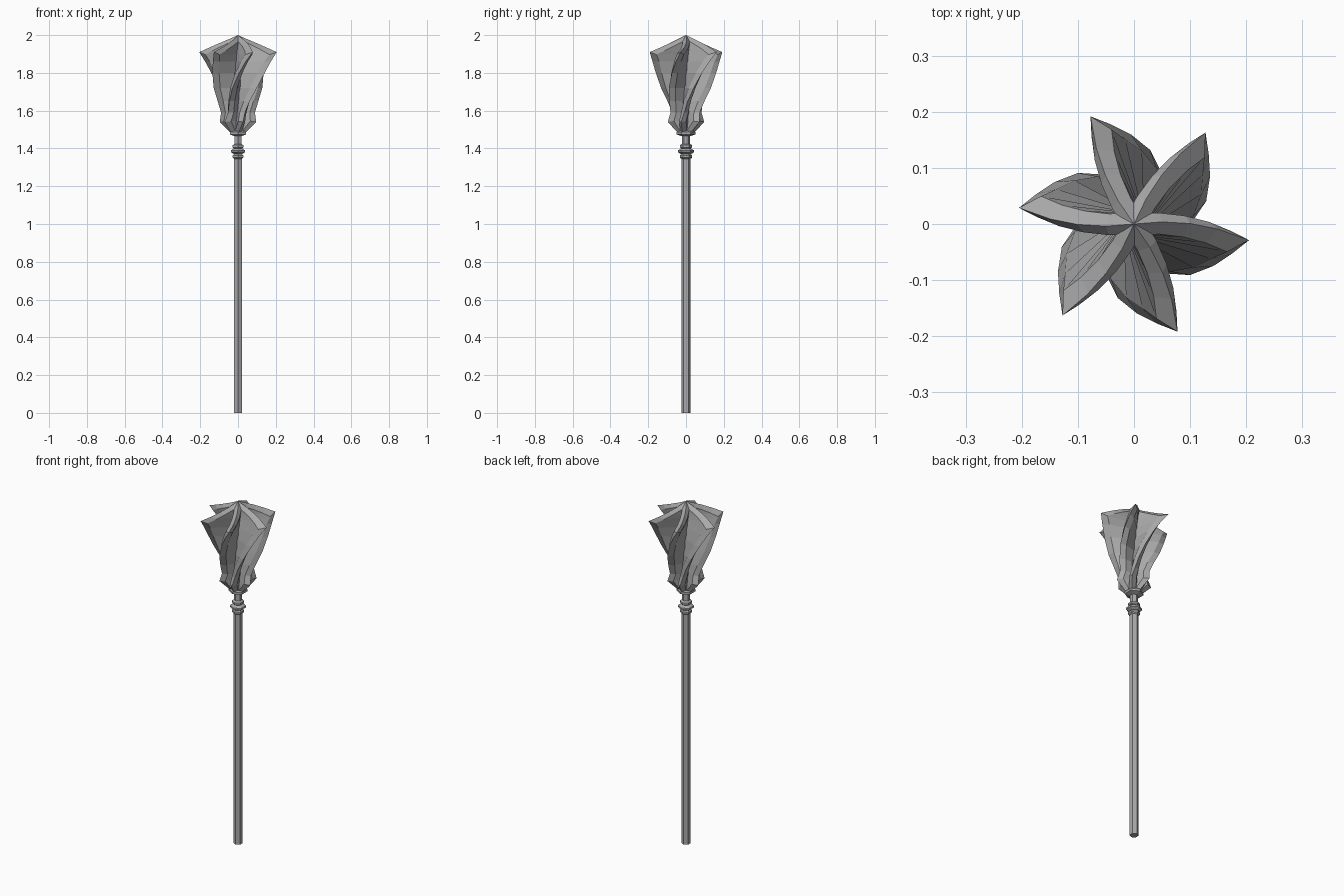
import bpy, bmesh, math
from mathutils import Vector

cube = bpy.data.objects.get("Cube")
if cube:
    bpy.data.objects.remove(cube, do_unlink=True)

steel = bpy.data.materials.new("grey_steel")
steel.use_nodes = True
GREY = (0.4, 0.4, 0.4, 1)
steel.diffuse_color = GREY
steel.node_tree.nodes["Principled BSDF"].inputs["Base Color"].default_value = GREY


def finish(bm, name):
    """Clean up the mesh and link it as a named object."""
    bmesh.ops.remove_doubles(bm, verts=bm.verts, dist=0.0001)
    bmesh.ops.recalc_face_normals(bm, faces=bm.faces)
    mesh = bpy.data.meshes.new(name)
    bm.to_mesh(mesh)
    bm.free()
    mesh.materials.append(steel)
    obj = bpy.data.objects.new(name, mesh)
    bpy.context.collection.objects.link(obj)
    return obj


def turned(name, profile, sides=6):
    """Faceted solid of revolution with corners on the y axis."""
    bm = bmesh.new()
    rings = []
    for r, z in profile:
        angles = [math.pi / 2 + math.tau * k / sides for k in range(sides)]
        rings.append([bm.verts.new((r * math.cos(a), r * math.sin(a), z)) for a in angles])
    for low, high in zip(rings, rings[1:]):
        for k in range(sides):
            n = (k + 1) % sides
            bm.faces.new((low[k], low[n], high[n], high[k]))
    bm.faces.new(rings[0][::-1])
    bm.faces.new(rings[-1])
    return finish(bm, name)


# Shaft, ringed grip stop and collar under the head
turned("shaft", [(0.024, 0), (0.024, 1.36)])
turned("ring_stack", [(0.024, 1.345), (0.033, 1.352), (0.033, 1.363), (0.025, 1.37),
                      (0.043, 1.38), (0.043, 1.39), (0.025, 1.4), (0.033, 1.406),
                      (0.033, 1.417), (0.022, 1.424)])
turned("neck", [(0.022, 1.42), (0.022, 1.465), (0.05, 1.474), (0.05, 1.486), (0.03, 1.51)])

# Flange outline: ridge radius, ridge height, shoulder radius, shoulder height
OUTLINE = [
    (0, 2.0, 0, 1.98), (0.05, 1.978, 0.045, 1.96), (0.1, 1.957, 0.09, 1.939),
    (0.15, 1.935, 0.132, 1.918), (0.207, 1.91, 0.172, 1.897), (0.182, 1.86, 0.15, 1.86),
    (0.16, 1.8, 0.13, 1.8), (0.135, 1.72, 0.105, 1.72), (0.108, 1.65, 0.08, 1.65),
    (0.09, 1.59, 0.065, 1.59), (0.1, 1.54, 0.072, 1.545), (0.045, 1.485, 0.035, 1.495),
]
HALF_THICK = 0.019


def twisted(r, side, z, turn):
    """Point on a flange, swept around the axis according to its height."""
    a = turn + math.radians(-8 + 181 * (z - 1.91))
    return Vector((r * math.cos(a) - side * math.sin(a),
                   r * math.sin(a) + side * math.cos(a), z))


def flange(name, turn):
    """Spiral blade with a bevelled edge and two walls running in to the axis."""
    bm = bmesh.new()
    rows = []
    for ridge_r, ridge_z, edge_r, edge_z in OUTLINE:
        section = [(0, HALF_THICK, edge_z), (edge_r, HALF_THICK, edge_z), (ridge_r, 0, ridge_z),
                   (edge_r, -HALF_THICK, edge_z), (0, -HALF_THICK, edge_z)]
        rows.append([bm.verts.new(twisted(r, s, z, turn)) for r, s, z in section])
    for upper, lower in zip(rows, rows[1:]):
        for k in range(4):
            bm.faces.new((upper[k], upper[k + 1], lower[k + 1], lower[k]))
    bm.faces.new(rows[-1])
    return finish(bm, name)


# Six flanges around the head
for i in range(6):
    flange(f"flange_{i + 1}", math.tau * i / 6)
